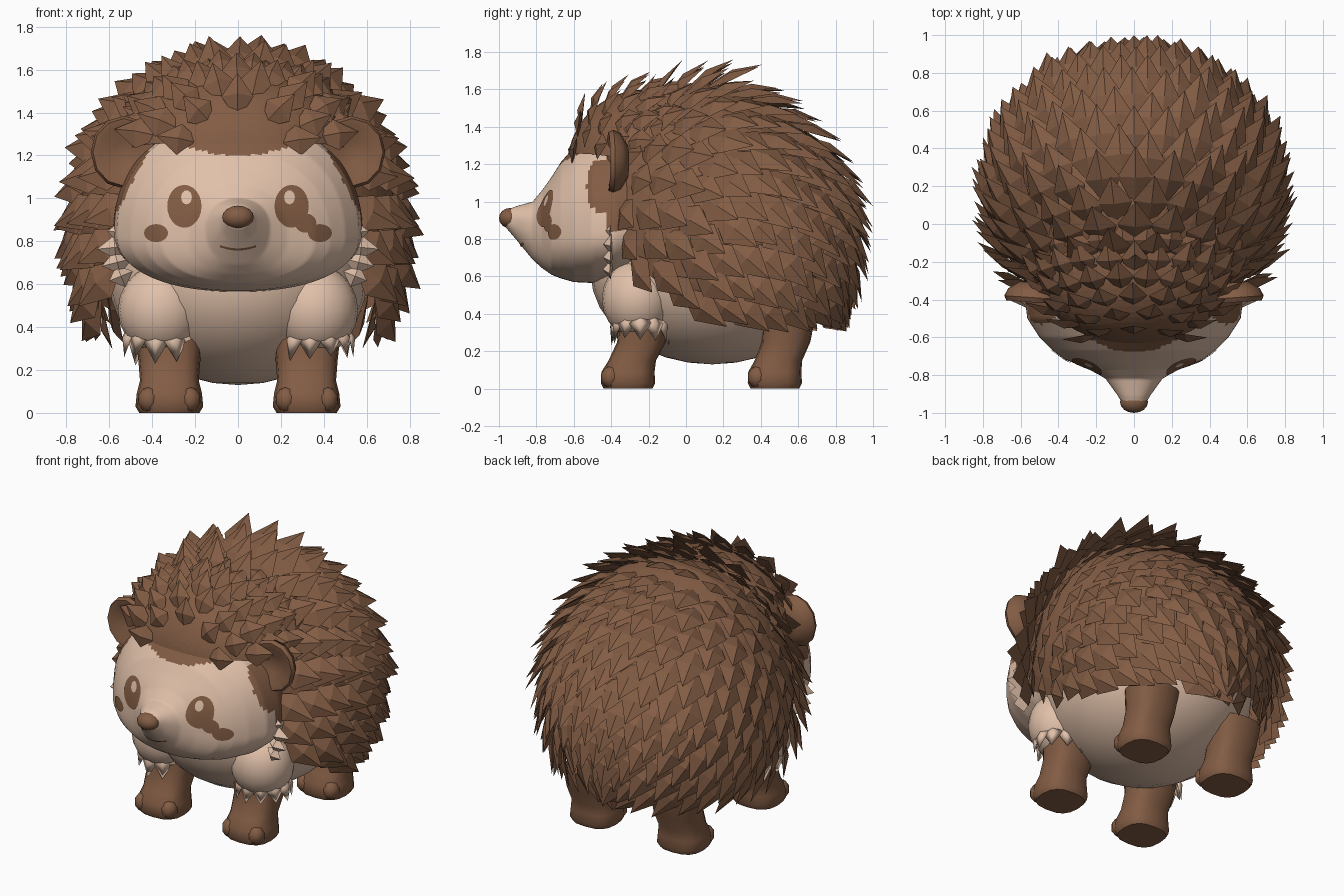
import bpy, bmesh, math, random
from math import sin, cos, pi, radians
from mathutils import Vector, Matrix
from mathutils.bvhtree import BVHTree

if "Cube" in bpy.data.objects:
    bpy.data.objects.remove(bpy.data.objects["Cube"])

random.seed(4)


def material(name, rgb):
    m = bpy.data.materials.new(name)
    m.diffuse_color = (*rgb, 1)
    m.use_nodes = True
    m.node_tree.nodes["Principled BSDF"].inputs["Base Color"].default_value = m.diffuse_color
    return m


BROWN = material("brown", (0.225, 0.108, 0.058))
CREAM = material("cream", (0.75, 0.53, 0.40))


def finish(name, bm, mats, smooth=True, rule=None, fix=True):
    if fix:
        bmesh.ops.recalc_face_normals(bm, faces=bm.faces)
    for f in bm.faces:
        f.smooth = smooth
        if rule:
            f.material_index = rule(f.calc_center_median())
    me = bpy.data.meshes.new(name)
    bm.to_mesh(me)
    bm.free()
    for m in mats:
        me.materials.append(m)
    ob = bpy.data.objects.new(name, me)
    bpy.context.collection.objects.link(ob)
    return ob


def skin(bm, rings, caps=True):
    """Bridge equal-length closed rings of points."""
    vs = [[bm.verts.new(p) for p in r] for r in rings]
    n = len(vs[0])
    for a, b in zip(vs, vs[1:]):
        for i in range(n):
            j = (i + 1) % n
            bm.faces.new((a[i], a[j], b[j], b[i]))
    if caps:
        bm.faces.new(vs[0])
        bm.faces.new(vs[-1])


def sgnpow(v, e):
    return math.copysign(abs(v) ** e, v)


def ball(bm, centre, radii, seg=20):
    mat = Matrix.Translation(centre) @ Matrix.Diagonal((*radii, 1))
    bmesh.ops.create_uvsphere(bm, u_segments=seg, v_segments=seg // 2, radius=1, matrix=mat)


def spike(bm, p, t, n, length, width, thick, lift):
    """Kite-shaped quill with a raised ridge."""
    s = n.cross(t).normalized()
    d = (t * cos(lift) + n * sin(lift)).normalized()
    mid = p + d * length * 0.5
    tip = p + d * length
    tip.y = min(tip.y, 1.0)
    a, l, r, m, e = [bm.verts.new(v) for v in (
        p - n * 0.03, mid - s * width - n * 0.012, mid + s * width - n * 0.012, mid + n * thick, tip)]
    for f in ((a, m, l), (a, r, m), (l, m, e), (m, r, e), (a, l, e), (a, e, r)):
        bm.faces.new(f)


def dome(centre, radii, tilt, q, sag=0):
    """Superellipsoid surface, pole looking forward and up, upper rear lowered by sag."""
    pole, up = Vector((0, -cos(tilt), sin(tilt))), Vector((0, sin(tilt), cos(tilt)))

    def at(th, ph):
        u = pole * cos(th) + (Vector((1, 0, 0)) * cos(ph) + up * sin(ph)) * sin(th)
        k = sum(abs(c) ** q for c in u) ** (1 / q)
        p = Vector([centre[i] + radii[i] * u[i] / k for i in range(3)])
        p.z -= sag * max(0, u.z) * max(0, min(1, u.y + .1))
        return p
    return at


def quills(name, at, keep, rows, spacing, length, width, size):
    """Dome skin plus rows of quills flowing away from its pole."""
    bm = bmesh.new()
    skin(bm, [[at(radians(2 + 4.4 * i), j * pi / 24) for j in range(48)] for i in range(41)])
    bmesh.ops.recalc_face_normals(bm, faces=bm.faces)
    bmesh.ops.delete(bm, geom=[f for f in bm.faces if not keep(f.calc_center_median())], context='FACES')
    for k, deg in enumerate(rows):
        th = radians(deg)
        count = max(5, round(2 * pi * sin(th) * size / spacing))
        for i in range(count):
            ph = pi / 2 + 2 * pi * (i + 0.5 * (k % 2)) / count + random.uniform(-.02, .02)
            p = at(th, ph)
            if not keep(p):
                continue
            dt = (at(th + .01, ph) - at(th - .01, ph)).normalized()
            dp = (at(th, ph + .01) - at(th, ph - .01)).normalized()
            n = dt.cross(dp).normalized()
            fall = 0.6 * max(0, min(1, (p.y + .1) / .6))
            t = dt + Vector((0, 0, -fall))
            t = (t - n * t.dot(n)).normalized()
            spike(bm, p, t, n, length * random.uniform(.9, 1.08), width, 0.02,
                  radians(random.uniform(9, 14)))
    return finish(name, bm, [BROWN], smooth=False, fix=False)


# Quill coat over the back and a smaller crest over the forehead
quills("back_quills", dome((0, .16, .84), (.745, .72, .80), radians(26), 2.05, .14),
       lambda p: p.z > .46 + .75 * max(0, -p.y) and (p.y > -.40 or p.z > 1.2),
       range(22, 172, 9), .145, .32, .095, .74)
quills("forehead_quills", dome((0, -.19, 1.14), (.54, .45, .46), radians(12), 2.2),
       lambda p: p.z > 1.25 and p.y < .05,
       range(18, 110, 12), .11, .22, .075, .5)

# Cream belly
bm = bmesh.new()
ball(bm, (0, .14, .62), (.6, .65, .49), 32)
finish("belly", bm, [CREAM])

# Head: rings along y as (y, half width, widest z, bottom z, top z)
profile = [(-.25, .55, .86, .62, 1.38), (-.38, .58, .84, .58, 1.37), (-.50, .565, .83, .565, 1.36),
           (-.60, .50, .82, .57, 1.29), (-.67, .43, .81, .59, 1.21), (-.72, .36, .81, .61, 1.13),
           (-.77, .23, .82, .645, 1.06), (-.82, .15, .86, .69, 1.00), (-.91, .085, .90, .80, .975),
           (-.97, .05, .91, .87, .95)]
rings = []
for a, b in zip(profile, profile[1:]):
    for k in range(8):
        y, w, zc, lo, hi = [u + (v - u) * k / 8 for u, v in zip(a, b)]
        ring = []
        for i in range(112):
            c, s = cos(i * pi / 56), sin(i * pi / 56)
            ring.append((w * sgnpow(c, .9), y, zc + ((hi - zc) if s > 0 else (zc - lo)) * sgnpow(s, .9)))
        rings.append(ring)


def hairline(c):
    x = abs(c.x)
    return int(c.z > 1.2 + .07 * min(1, x / .3) ** 2 or (x > .4 and c.z > 1.25 - 1.9 * (x - .4))
               or (c.y > -.43 and c.z > .84))


bm = bmesh.new()
skin(bm, rings)
head = finish("head", bm, [CREAM, BROWN], rule=hairline)
tree = BVHTree.FromPolygons([v.co for v in head.data.vertices],
                            [list(f.vertices) for f in head.data.polygons])


# Painted face details, laid on the head surface
def decal(name, fn, nu, nv, mat, gap):
    bm = bmesh.new()
    grid = []
    for i in range(nu + 1):
        row = []
        for j in range(nv + 1):
            x, z = fn(i / nu, j / nv)
            hit = tree.ray_cast(Vector((x, -2, z)), Vector((0, 1, 0)))[0]
            row.append(bm.verts.new((x, (hit.y if hit else -.7) - gap, z)))
        grid.append(row)
    for i in range(nu):
        for j in range(nv):
            bm.faces.new((grid[i][j], grid[i + 1][j], grid[i + 1][j + 1], grid[i][j + 1]))
    bmesh.ops.remove_doubles(bm, verts=bm.verts, dist=1e-5)
    ob = finish(name, bm, [mat], fix=False)
    if sum(f.normal.y for f in ob.data.polygons) > 0:
        ob.data.flip_normals()


def oval(x, z, rx, rz):
    return lambda u, v: (x + rx * v * cos(2 * pi * u), z + rz * v * sin(2 * pi * u))


for side, s in (("left", 1), ("right", -1)):
    decal("eye_" + side, oval(s * .25, .963, .08, .1), 24, 6, BROWN, .005)
    decal("eye_shine_" + side, oval(s * .24, 1.005, .025, .033), 16, 2, CREAM, .009)
    decal("cheek_spot_" + side, oval(s * .382, .838, .056, .042), 20, 4, BROWN, .005)
decal("eye_corner_left", oval(.315, .885, .05, .045), 20, 4, BROWN, .006)
decal("smile", lambda u, v: ((u - .5) * .17, .757 + 2.2 * ((u - .5) * .17) ** 2 + .01 * v), 16, 1, BROWN, .005)

# Nose
bm = bmesh.new()
ball(bm, (0, -.942, .912), (.074, .058, .054), 16)
finish("nose", bm, [BROWN])

for side, s in (("left", 1), ("right", -1)):
    # Ear: cupped bowl facing forward, sunk in the quills
    bm = bmesh.new()
    skin(bm, [[(r * cos(i * pi / 6), y, r * 1.08 * sin(i * pi / 6)) for i in range(12)]
              for y, r in ((.08, .08), (.04, .14), (0, .157), (-.025, .145), (-.02, .115), (.015, .05))])
    bmesh.ops.transform(bm, verts=bm.verts, matrix=Matrix.Translation((s * .53, -.39, 1.215))
                        @ Matrix.Rotation(s * radians(4), 4, 'Z'))
    finish("ear_" + side, bm, [BROWN])

    # Cheek tufts
    bm = bmesh.new()
    for z, dz, ln in ((.84, .05, .12), (.78, -.1, .17), (.72, -.25, .15), (.66, -.4, .12)):
        spike(bm, Vector((s * .49, -.42, z)), Vector((s, .1, dz)).normalized(),
              Vector((0, -1, 0)), ln, .055, .03, 0)
    finish("cheek_tufts_" + side, bm, [CREAM], smooth=False)

    # Cream shoulder with a ragged hem over the front leg
    bm = bmesh.new()
    ball(bm, (s * .36, -.26, .48), (.2, .19, .21))
    for i in range(11):
        a = 2 * pi * i / 11
        n = Vector((cos(a), sin(a), 0))
        spike(bm, Vector((s * .36 + .165 * n.x, -.245 + .14 * n.y, .44)), Vector((0, 0, -1)), n,
              random.uniform(.15, .22), .06, .015, radians(4))
    finish("shoulder_" + side, bm, [CREAM])

    # Legs: rings as (z, y shift, half width, half depth)
    for part, y0, lean in (("front", -.31, .09), ("back", .475, .075)):
        bm = bmesh.new()
        rows = ((0, 0, .14, .13), (.03, 0, .158, .145), (.09, 0, .152, .142), (.15, .25, .137, .127),
                (.25, .8, .145, .13), (.38, 1, .16, .14))
        skin(bm, [[(s * .32 + hx * sgnpow(cos(i * pi / 8), .75), y0 + k * lean + hy * sgnpow(sin(i * pi / 8), .75), z)
                   for i in range(16)] for z, k, hx, hy in rows])
        for dx in (-.095, 0, .095):
            ball(bm, (s * .32 + dx, y0 - .09, .062), (.054, .056, .06), 10)
        finish(part + "_leg_" + side, bm, [BROWN])

for ob in bpy.data.objects:
    if "leg" in ob.name or ob.name.startswith("ear_"):
        bpy.ops.object.select_all(action='DESELECT')
        ob.select_set(True)
        bpy.context.view_layer.objects.active = ob
        bpy.ops.object.shade_smooth_by_angle(angle=radians(40))
